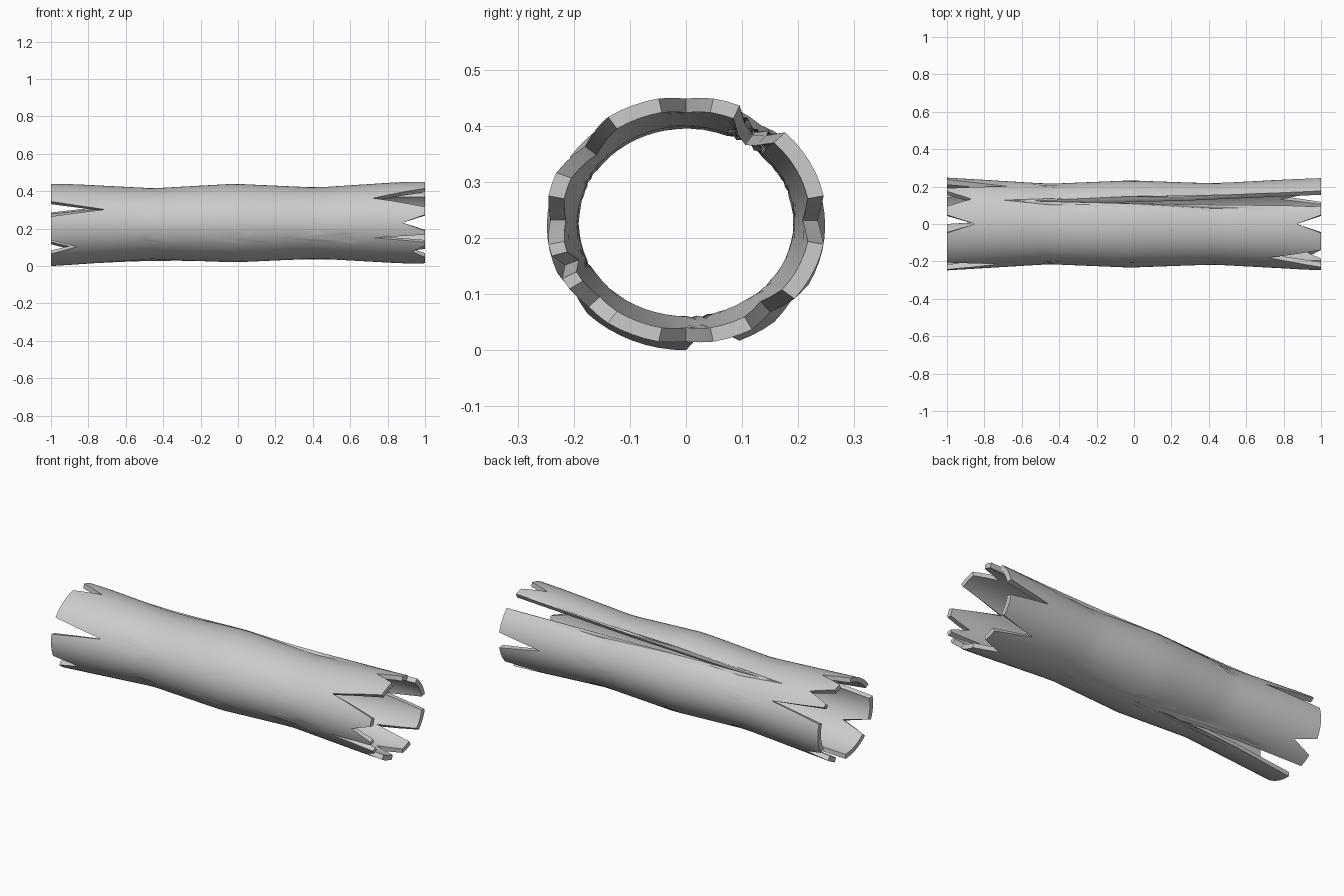
import bpy, bmesh
from math import sin, cos, pi, radians

old = bpy.data.objects.get("Cube")
if old:
    bpy.data.objects.remove(old, do_unlink=True)

COLUMNS, RINGS, INNER = 64, 32, 0.885

# Wavy profile along the log: x, half width, half height, centre height
PROFILE = [(-1, .248, .222, .222), (-.45, .215, .19, .226), (-.02, .233, .21, .23),
           (.42, .217, .19, .23), (.85, .24, .216, .232), (1, .25, .221, .232)]

# Splintered ends: column of the tip, x of the tip, half width in columns
RIGHT_END = [(16, .87, 2), (0, .75, 2), (25, .72, 3), (32, .88, 2), (36, .73, 1),
             (40, .93, 2), (48, .87, 2), (55, .78, 2), (10, -.45, 2)]
LEFT_END = [(28, -.71, 2), (38, -.86, 2), (16, -.85, 2), (10, -.87, 2),
            (5, -.68, 2), (50, -.28, 2), (57, -.88, 2)]


def section(x):
    for a, b in zip(PROFILE, PROFILE[1:]):
        if x <= b[0]:
            break
    t = (x - a[0]) / (b[0] - a[0])
    return [p + (q - p) * t for p, q in zip(a[1:], b[1:])]


def column_end(col, notches, end):
    for tip, x, width in notches:
        d = abs((col - tip + COLUMNS // 2) % COLUMNS - COLUMNS // 2)
        if d < width:
            return x + (end - x) * d / width
    return end


def wall(bm, scale):
    grid = []
    for col in range(COLUMNS):
        a = 2 * pi * col / COLUMNS
        x0 = column_end(col, LEFT_END, -1)
        x1 = column_end(col, RIGHT_END, 1)
        line = []
        for k in range(RINGS + 1):
            x = x0 + (x1 - x0) * k / RINGS
            ry, rz, cz = section(x)
            line.append(bm.verts.new((x, ry * scale * cos(a), cz + rz * scale * sin(a))))
        grid.append(line)
    return grid


# Hollow log: outer wall, inner wall and the broken rims
bm = bmesh.new()
outer, inner = wall(bm, 1), wall(bm, INNER)
for i in range(COLUMNS):
    j = (i + 1) % COLUMNS
    for k in range(RINGS):
        for g in (outer, inner):
            bm.faces.new((g[i][k], g[j][k], g[j][k + 1], g[i][k + 1]))
    for k in (0, RINGS):
        bm.faces.new((outer[i][k], outer[j][k], inner[j][k], inner[i][k]))
bmesh.ops.recalc_face_normals(bm, faces=bm.faces)
mesh = bpy.data.meshes.new("hollow_log")
bm.to_mesh(mesh)
bm.free()
log = bpy.data.objects.new("hollow_log", mesh)
bpy.context.collection.objects.link(log)

# Plain grey
grey = bpy.data.materials.new("light_grey")
grey.use_nodes = True
colour = (.6, .6, .6, 1)
grey.diffuse_color = colour
grey.node_tree.nodes["Principled BSDF"].inputs["Base Color"].default_value = colour
mesh.materials.append(grey)

bpy.ops.object.select_all(action='DESELECT')
log.select_set(True)
bpy.context.view_layer.objects.active = log
bpy.ops.object.shade_smooth_by_angle(angle=radians(30))
